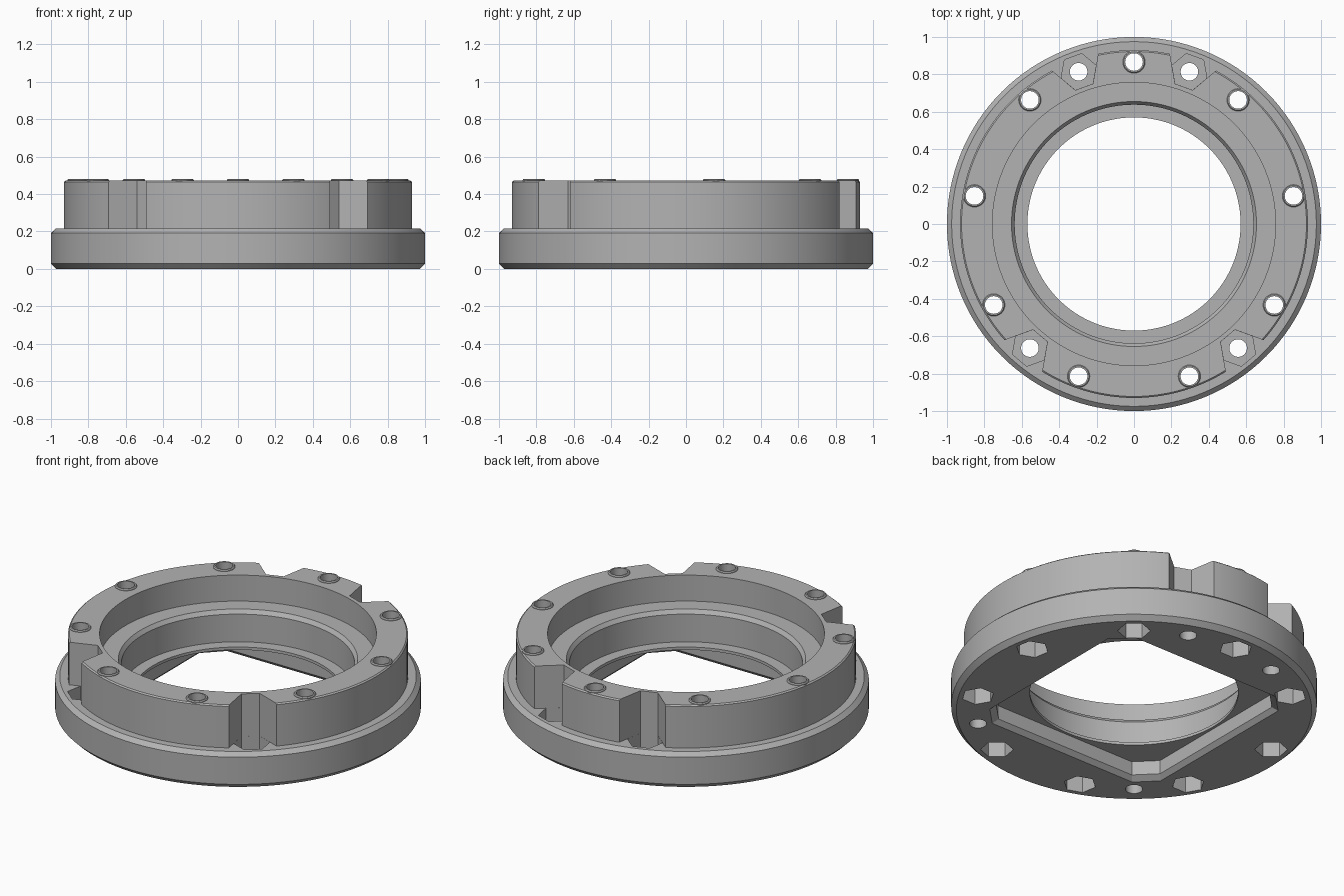
import bpy, bmesh, math
from mathutils import Matrix, Vector

cube = bpy.data.objects.get("Cube")
if cube:
    bpy.data.objects.remove(cube, do_unlink=True)

SEG = 128
BOLT_R = 0.866
NUT_ANGLES = [90, 50, 130, 10, 170, -30, -150, -70, -110]
NOTCH_ANGLES = [70, 110, -50, -130]

grey = bpy.data.materials.new("plain grey")
grey.use_nodes = True
grey.diffuse_color = (0.45, 0.45, 0.45, 1)
grey.node_tree.nodes["Principled BSDF"].inputs["Base Color"].default_value = (0.45, 0.45, 0.45, 1)


def make_object(name, bm):
    bmesh.ops.recalc_face_normals(bm, faces=bm.faces)
    mesh = bpy.data.meshes.new(name)
    bm.to_mesh(mesh)
    bm.free()
    mesh.materials.append(grey)
    obj = bpy.data.objects.new(name, mesh)
    bpy.context.collection.objects.link(obj)
    return obj


def loft(bm, rings, closed=False):
    """Skin a list of point rings; cap the ends unless the profile is closed."""
    loops = [[bm.verts.new(p) for p in ring] for ring in rings]
    pairs = list(zip(loops, loops[1:]))
    if closed:
        pairs.append((loops[-1], loops[0]))
    for a, b in pairs:
        for i in range(len(a)):
            j = (i + 1) % len(a)
            bm.faces.new((a[i], a[j], b[j], b[i]))
    if not closed:
        bm.faces.new(loops[0])
        bm.faces.new(loops[-1])


def circle(radius, z, sides=SEG):
    steps = [2 * math.pi * i / sides for i in range(sides)]
    return [Vector((radius * math.cos(a), radius * math.sin(a), z)) for a in steps]


def around(angles, rings):
    """Repeat a loft, drawn with x pointing outward, at each angle."""
    bm = bmesh.new()
    for angle in angles:
        turn = Matrix.Rotation(math.radians(angle), 4, 'Z')
        loft(bm, [[turn @ p for p in ring] for ring in rings])
    return bm


def at_bolt(radius, z, sides):
    """Circle on the bolt circle; hexagons keep a flat facing the centre."""
    turn = Matrix.Rotation(math.pi / 6, 4, 'Z') if sides == 6 else Matrix()
    return [turn @ p + Vector((BOLT_R, 0, 0)) for p in circle(radius, z, sides)]


def combine(body, name, bm, operation='DIFFERENCE'):
    tool = make_object(name, bm)
    tool.hide_render = True
    mod = body.modifiers.new(name, 'BOOLEAN')
    mod.operation = operation
    mod.solver = 'EXACT'
    mod.object = tool
    bpy.context.view_layer.objects.active = body
    bpy.ops.object.modifier_apply(modifier=name)
    bpy.data.objects.remove(tool, do_unlink=True)


# Turned body: flange, raised collar and stepped bore
profile = [(0.57, 0.0), (0.972, 0.0), (1.0, 0.028), (1.0, 0.192), (0.975, 0.215),
           (0.93, 0.215), (0.93, 0.465), (0.922, 0.472), (0.757, 0.472),
           (0.757, 0.315), (0.655, 0.315), (0.638, 0.292), (0.638, 0.125), (0.57, 0.125)]
bm = bmesh.new()
loft(bm, [circle(r, z) for r, z in profile], closed=True)
ring = make_object("flanged_ring", bm)


# Square recess with clipped corners and a bevelled mouth underneath
def clipped_square(half, z):
    inner = half - 0.11
    corners = [(half, -inner), (half, inner), (inner, half), (-inner, half),
               (-half, inner), (-half, -inner), (-inner, -half), (inner, -half)]
    return [Vector((x, y, z)) for x, y in corners]


bm = bmesh.new()
loft(bm, [clipped_square(0.635, -0.025), clipped_square(0.585, 0.025),
          clipped_square(0.585, 0.108)])
combine(ring, "square_recess", bm)

# Flared notches through the collar wall
notch = [(0.78, -0.05), (1.05, -0.206), (1.05, 0.206), (0.78, 0.05)]
combine(ring, "collar_notches", around(
    NOTCH_ANGLES, [[Vector((x, y, z)) for x, y in notch] for z in (0.215, 0.6)]))

# Hexagonal pockets: sunk in the notch floors and in the underside
combine(ring, "notch_hex_pockets", around(
    NOTCH_ANGLES, [at_bolt(0.099, z, 6) for z in (0.12, 0.3)]))
combine(ring, "underside_hex_pockets", around(
    NUT_ANGLES, [at_bolt(0.09, z, 6) for z in (-0.05, 0.12)]))

# Low raised rims around the collar holes
combine(ring, "hole_rims", around(
    NUT_ANGLES, [at_bolt(0.06, 0.45, 32), at_bolt(0.06, 0.475, 32),
                 at_bolt(0.055, 0.481, 32)]), 'UNION')

# Bolt holes
combine(ring, "bolt_holes", around(
    NUT_ANGLES + NOTCH_ANGLES, [at_bolt(0.047, z, 32) for z in (-0.1, 0.6)]))

# Smooth turned surfaces, crisp edges
bpy.ops.object.select_all(action='DESELECT')
ring.select_set(True)
bpy.context.view_layer.objects.active = ring
bpy.ops.object.shade_smooth_by_angle(angle=math.radians(20))
